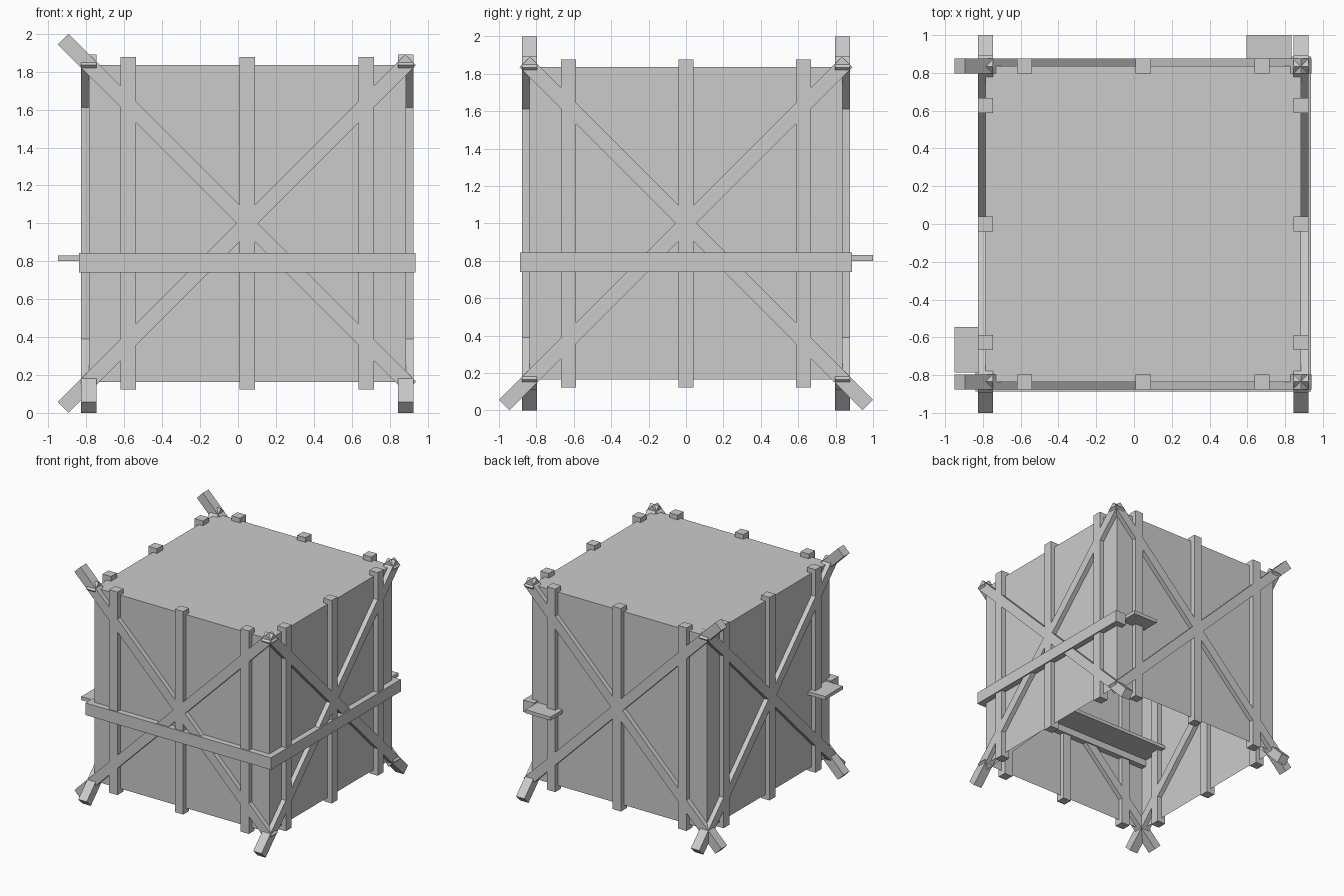
import bpy, bmesh
from math import pi
from mathutils import Matrix, Vector

if "Cube" in bpy.data.objects:
    bpy.data.objects.remove(bpy.data.objects["Cube"])

C = Vector((0.049, 0, 1.0))   # crate centre
H = 0.836                     # half size of the panel shell
W = 0.08                      # batten width
LONG, SHORT = 0.9717, 0.8625  # brace reach from centre, per axis


def box(name, lo, hi, mat=Matrix.Identity(4)):
    """Box between two corners, then placed by a matrix."""
    lo, hi = Vector(lo), Vector(hi)
    bm = bmesh.new()
    bmesh.ops.create_cube(bm, size=1)
    size = Matrix.Diagonal((*(hi - lo), 1))
    bmesh.ops.transform(bm, matrix=mat @ Matrix.Translation((lo + hi) / 2) @ size, verts=bm.verts)
    me = bpy.data.meshes.new(name)
    bm.to_mesh(me)
    bm.free()
    ob = bpy.data.objects.new(name, me)
    bpy.context.collection.objects.link(ob)
    return ob


# Thin panel shell, open underneath
shell = box("panel_shell", C - Vector((H, H, H)), C + Vector((H, H, H)))
bm = bmesh.new()
bm.from_mesh(shell.data)
bm.normal_update()
bmesh.ops.delete(bm, geom=[f for f in bm.faces if f.normal.z < -0.5], context='FACES_ONLY')
bm.to_mesh(shell.data)
bm.free()

# Wall frames: local x runs along the wall, local z is up
walls = {
    "front": Matrix.Translation(C + Vector((0, -H, 0))),
    "back": Matrix.Translation(C + Vector((0, H, 0))),
    "left": Matrix.Translation(C + Vector((-H, 0, 0))) @ Matrix.Rotation(pi / 2, 4, 'Z'),
    "right": Matrix.Translation(C + Vector((H, 0, 0))) @ Matrix.Rotation(pi / 2, 4, 'Z'),
}
h = W / 2
R2 = 2 ** 0.5
for side, m in walls.items():
    # Upright battens
    for i, u in enumerate((-0.628, 0, 0.628)):
        box(f"{side}_batten_{i + 1}", (u - h, -h, -0.877), (u + h, h, 0.877), m)
    # Crossed braces: long ends point left on front/back, down on the sides
    for s in (1, -1):
        tilt = m @ Matrix.Rotation(-s * pi / 4, 4, 'Y')
        a, b = LONG * R2, SHORT * R2
        if side in ("left", "right") and s < 0:
            a, b = b, a
        box(f"{side}_brace_{'rising' if s > 0 else 'falling'}", (-a, -h, -h), (b, h, h), tilt)

# Square rails on the front and right walls
r = 0.051
for side in ("front", "right"):
    box(f"{side}_rail", (-H - r, -r, -0.26), (H + r, r, -0.156), walls[side])

# Flat shelf planks behind the rails, each sticking out at one end
box("front_shelf_plank", (-0.95, -0.785, 0.80), (0.834, -0.545, 0.83))
box("right_shelf_plank", (0.595, -0.785, 0.80), (0.834, 1.0, 0.83))
